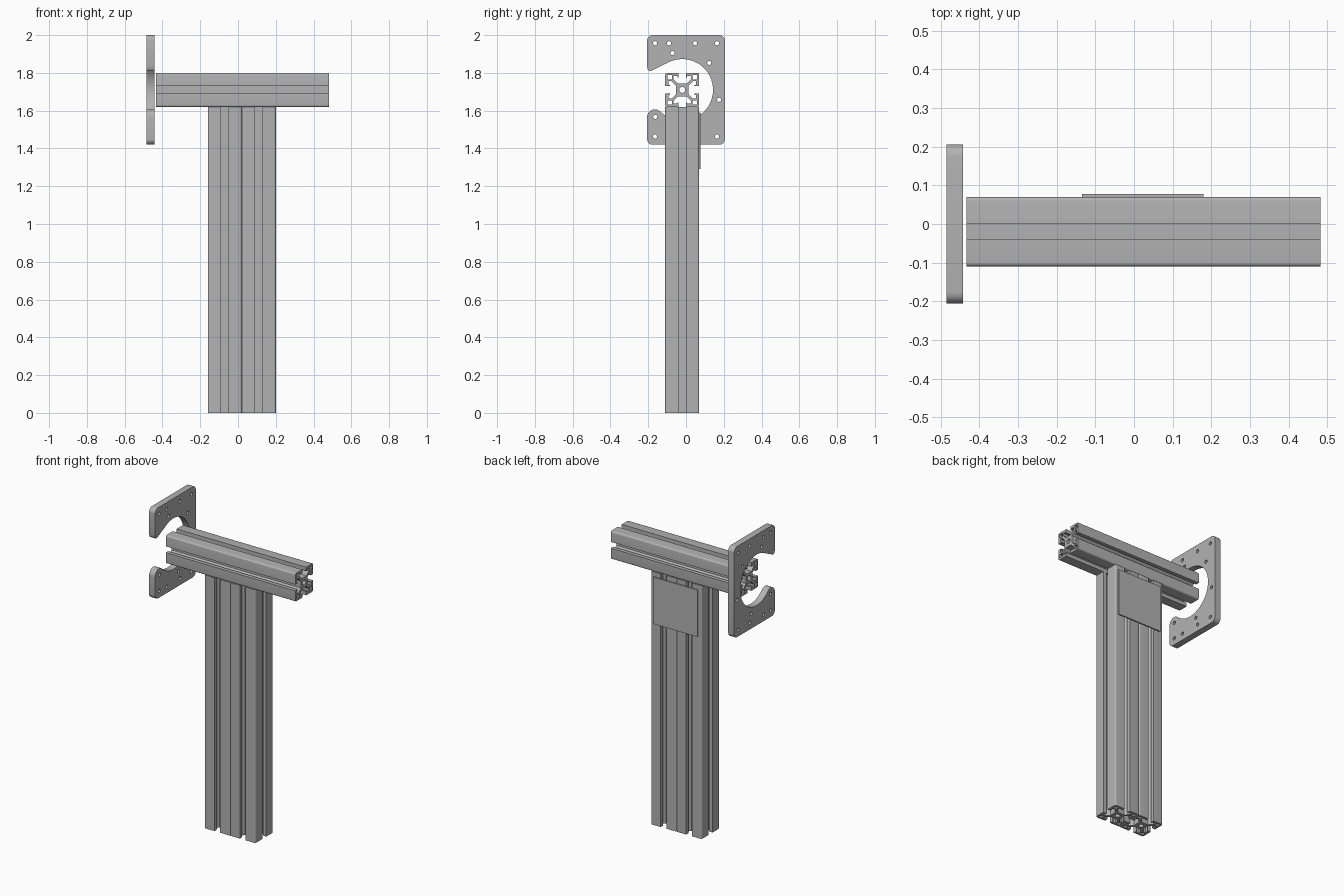
import bpy
from math import sin, cos, pi, radians

cube = bpy.data.objects.get("Cube")
if cube:
    bpy.data.objects.remove(cube, do_unlink=True)

GREY = (0.45, 0.45, 0.45, 1)
metal = bpy.data.materials.new("Plain grey metal")
metal.use_nodes = True
metal.diffuse_color = GREY
metal.node_tree.nodes["Principled BSDF"].inputs["Base Color"].default_value = GREY

ALONG_X = (pi / 2, 0, pi / 2)   # section drawn in YZ, swept along X
MID_Y, MID_Z = -0.02, 1.71      # axis of the beam


def arc(cx, cy, r, start, end, n):
    angles = [radians(start + (end - start) * i / n) for i in range(n + 1)]
    return [(cx + r * cos(a), cy + r * sin(a)) for a in angles]


def circle(cx, cy, r, n):
    return arc(cx, cy, r, 0, 360, n)[:-1]


def finish(obj, name):
    obj.name = obj.data.name = name
    obj.data.materials.clear()
    obj.data.materials.append(metal)
    bpy.ops.object.shade_smooth_by_angle()
    return obj


def extrude(name, loops, length, location, rotation=(0, 0, 0)):
    """Fill an outline with its holes and sweep it to a solid."""
    curve = bpy.data.curves.new(name, "CURVE")
    curve.dimensions = "2D"
    curve.fill_mode = "BOTH"
    curve.extrude = length / 2
    for loop in loops:
        spline = curve.splines.new("POLY")
        spline.points.add(len(loop) - 1)
        for point, (x, y) in zip(spline.points, loop):
            point.co = (x, y, 0, 1)
        spline.use_cyclic_u = True
    obj = bpy.data.objects.new(name, curve)
    bpy.context.collection.objects.link(obj)
    obj.location, obj.rotation_euler = location, rotation
    bpy.ops.object.select_all(action="DESELECT")
    obj.select_set(True)
    bpy.context.view_layer.objects.active = obj
    bpy.ops.object.convert(target="MESH")
    return finish(bpy.context.view_layer.objects.active, name)


def slotted_section():
    """Square extrusion section with a T-slot on each side and hollow corners."""
    half = [(0.023, 0.034), (0.046, 0.057), (0.046, 0.073), (0.026, 0.073),
            (0.026, 0.066), (0.02, 0.066), (0.02, 0.09)]
    # One corner: slot edge, rounded corner, mirrored slot edge
    corner = half + arc(0.08, 0.08, 0.01, 90, 0, 5) + [(y, x) for x, y in reversed(half)]
    pocket = [(0.055, 0.055), (0.055, 0.078), (0.078, 0.078), (0.078, 0.055)]
    outline, holes = [], [circle(0, 0, 0.016, 20)]
    for _ in range(4):
        outline += corner
        holes.append(pocket)
        corner = [(y, -x) for x, y in corner]
        pocket = [(y, -x) for x, y in pocket]
    return [outline] + holes


# Upright post: two slotted extrusions side by side
section = slotted_section()
for side, x in (("right", -0.07), ("left", 0.11)):
    extrude("post_" + side, section, 1.62, (x, MID_Y, 0.81))

# Cross beam
extrude("cross_beam", section, 0.917, (0.0245, MID_Y, MID_Z), ALONG_X)

# Motor mounting plate: rounded rectangle with an open round bore
W, H, R = 0.206, 0.29, 0.03
outline = (arc(R - W, R - H, R, 180, 270, 6) + arc(W - R, R - H, R, 270, 360, 6)
           + arc(W - R, H - R, R, 0, 90, 6) + arc(R - W, H - R, R, 90, 180, 6)
           + [(-W, 0.121), (-0.203, 0.108), (-0.196, 0.1), (-0.186, 0.1)]
           + arc(MID_Y, 0, 0.163, 120, -135, 48)
           + arc(-0.165, -0.144, 0.041, 45, 180, 10))
# Bolt circle plus two straight rows of holes
holes = [arc(MID_Y, 0, 0.202, a, a, 1)[0] for a in (105, 45, -15, -75, -135)]
holes += [(u, v) for u in (-0.164, -0.09, 0.048, 0.164) for v in (-0.247, 0.247)]
extrude("mounting_plate", [outline] + [circle(u, v, 0.011, 16) for u, v in holes],
        0.042, (-0.464, 0, MID_Z), ALONG_X)

# Thin joining plate on the back of the post
bpy.ops.mesh.primitive_cube_add(size=1, location=(0.0225, 0.074, 1.44))
joiner = bpy.context.object
joiner.scale = (0.315, 0.008, 0.3)
bpy.ops.object.transform_apply(location=False, rotation=False, scale=True)
finish(joiner, "joining_plate")
